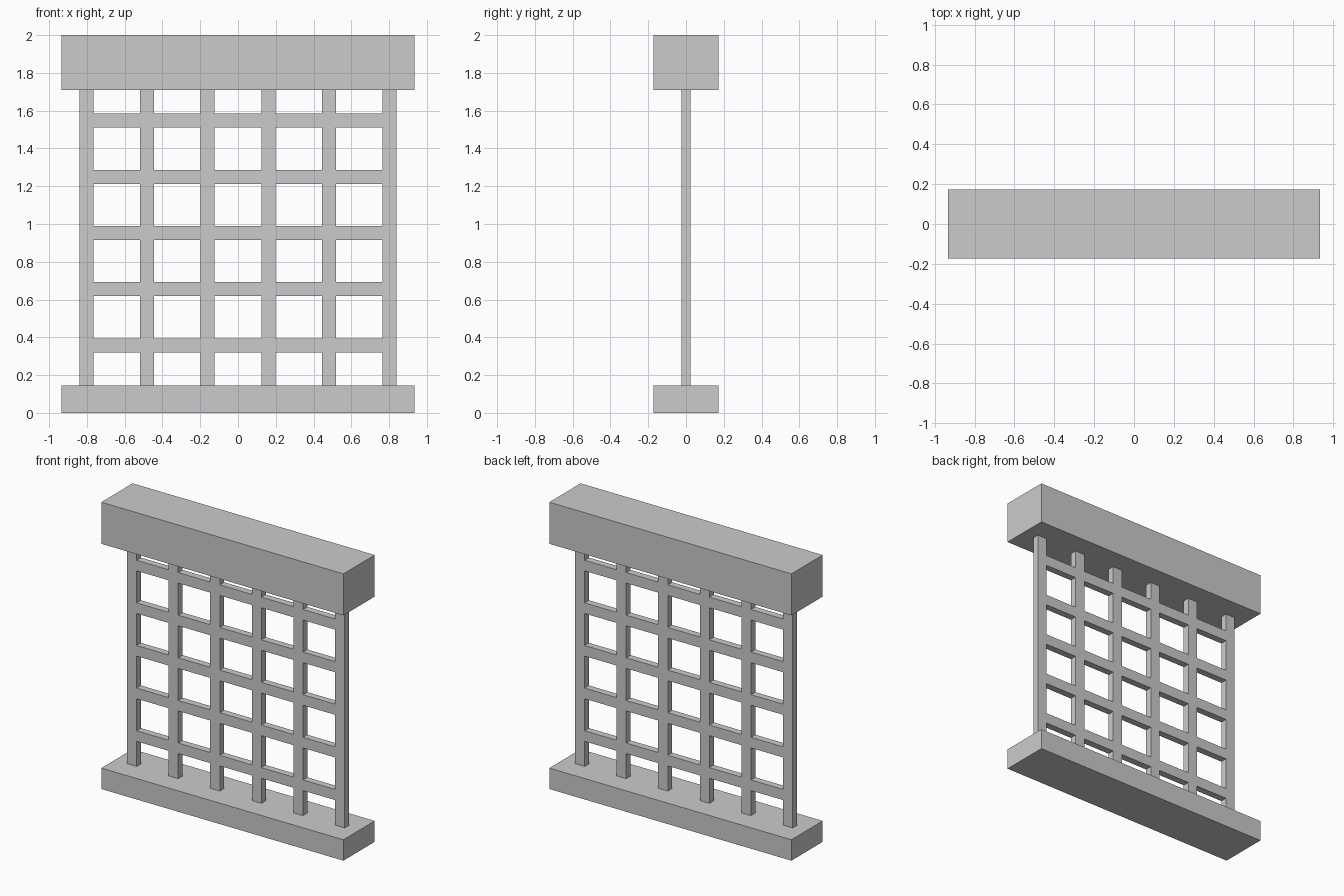
import bpy, bmesh

if "Cube" in bpy.data.objects:
    bpy.data.objects.remove(bpy.data.objects["Cube"])

HALF_X, HALF_Y = 0.934, 0.172
SILL_TOP, LINTEL_BOTTOM, TOP = 0.146, 1.71, 2.0
BAR = 0.074           # face width of each lattice bar
BAR_DEPTH = 0.048


def finish(name, bm):
    mesh = bpy.data.meshes.new(name)
    bmesh.ops.recalc_face_normals(bm, faces=bm.faces)
    bm.to_mesh(mesh)
    bm.free()
    obj = bpy.data.objects.new(name, mesh)
    bpy.context.collection.objects.link(obj)
    return obj


def beam(name, z0, z1):
    bm = bmesh.new()
    bmesh.ops.create_cube(bm, size=1)
    bmesh.ops.scale(bm, vec=(2 * HALF_X, 2 * HALF_Y, z1 - z0), verts=bm.verts)
    bmesh.ops.translate(bm, vec=(0, 0, (z0 + z1) / 2), verts=bm.verts)
    return finish(name, bm)


# Heavy beams above and below
beam("sill", 0, SILL_TOP)
beam("lintel", LINTEL_BOTTOM, TOP)

# Lattice: six uprights and five rails as one flush sheet, extruded to depth
uprights = [-0.802 + 0.3208 * i for i in range(6)]
rails = [0.358 + 0.2972 * i for i in range(5)]
xs = [c + s * BAR / 2 for c in uprights for s in (-1, 1)]
zs = [SILL_TOP] + [c + s * BAR / 2 for c in rails for s in (-1, 1)] + [LINTEL_BOTTOM]

bm = bmesh.new()
grid = [[bm.verts.new((x, -BAR_DEPTH / 2, z)) for z in zs] for x in xs]
for i in range(len(xs) - 1):
    for j in range(len(zs) - 1):
        if i % 2 == 0 or j % 2 == 1:
            bm.faces.new((grid[i][j], grid[i + 1][j],
                          grid[i + 1][j + 1], grid[i][j + 1]))
front = bm.faces[:]
result = bmesh.ops.extrude_face_region(bm, geom=front, use_keep_orig=True)
back = [g for g in result["geom"] if isinstance(g, bmesh.types.BMVert)]
bmesh.ops.translate(bm, vec=(0, BAR_DEPTH, 0), verts=back)
finish("lattice", bm)
